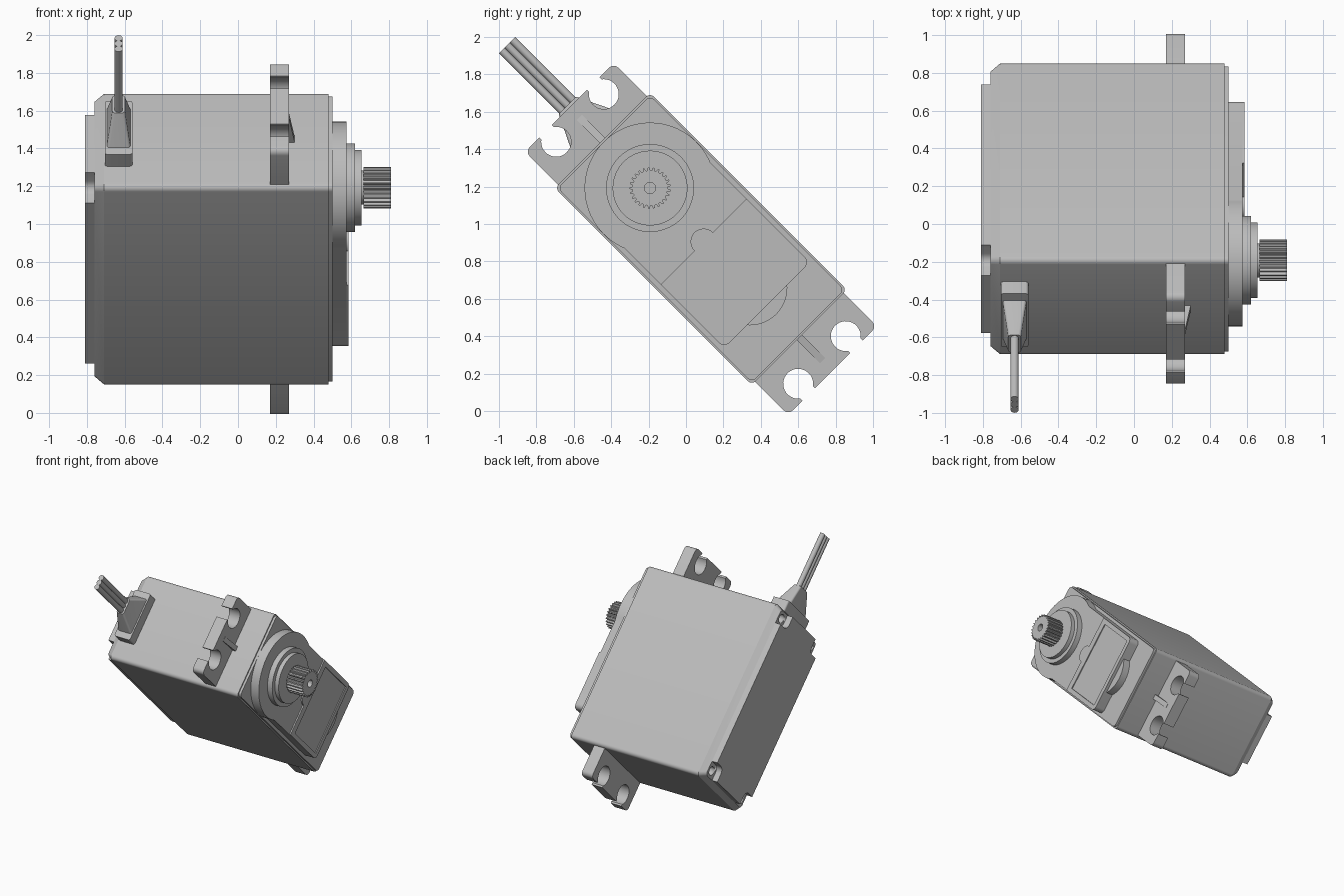
import bpy, bmesh, math
from mathutils import Matrix, Vector

if "Cube" in bpy.data.objects:
    bpy.data.objects.remove(bpy.data.objects["Cube"])

S = math.sqrt(0.5)
# Local frame: X runs along the case, Y across it, Z along the output shaft; tilted 45 degrees
FRAME = Matrix(((0, 0, 1, 0), (S, S, 0, 0.08), (-S, S, 0, 0.92), (0, 0, 0, 1)))

grey = bpy.data.materials.new("case_grey")
grey.diffuse_color = (0.5, 0.5, 0.5, 1)
grey.use_nodes = True
grey.node_tree.nodes["Principled BSDF"].inputs["Base Color"].default_value = grey.diffuse_color


def arc(cx, cy, r, a0, a1, n):
    return [(cx + r * math.cos(math.radians(a0 + (a1 - a0) * i / n)),
             cy + r * math.sin(math.radians(a0 + (a1 - a0) * i / n))) for i in range(n + 1)]


def circle(r, n=64, cx=0, cy=0):
    return arc(cx, cy, r, 0, 360, n)[:-1]


def rect(x0, x1, y, r=0.0, n=5):
    if r == 0:
        return [(x0, -y), (x1, -y), (x1, y), (x0, y)]
    return (arc(x1 - r, y - r, r, 0, 90, n) + arc(x0 + r, y - r, r, 90, 180, n)
            + arc(x0 + r, r - y, r, 180, 270, n) + arc(x1 - r, r - y, r, 270, 360, n))


def finish(name, bm, smooth=True):
    bmesh.ops.recalc_face_normals(bm, faces=bm.faces)
    me = bpy.data.meshes.new(name)
    bm.to_mesh(me)
    bm.free()
    ob = bpy.data.objects.new(name, me)
    bpy.context.collection.objects.link(ob)
    ob.matrix_world = FRAME
    me.materials.append(grey)
    if smooth:
        bpy.ops.object.select_all(action='DESELECT')
        bpy.context.view_layer.objects.active = ob
        ob.select_set(True)
        bpy.ops.object.shade_smooth_by_angle(angle=math.radians(30))
    return ob


def loft(name, sections, smooth=True, rot=None):
    """Join matching outlines, each given as (height, outline), and cap both ends."""
    bm = bmesh.new()
    rings = [[bm.verts.new((x, y, z)) for x, y in pts] for z, pts in sections]
    n = len(rings[0])
    for a, b in zip(rings, rings[1:]):
        for i in range(n):
            bm.faces.new((a[i], a[(i + 1) % n], b[(i + 1) % n], b[i]))
    bm.faces.new(rings[0][::-1])
    bm.faces.new(rings[-1])
    if rot:
        bm.transform(rot)
    return finish(name, bm, smooth)


def prism(name, pts, z0, z1, smooth=True):
    return loft(name, [(z0, pts), (z1, pts)], smooth)


def cut(ob, cutter):
    mod = ob.modifiers.new("cut", 'BOOLEAN')
    mod.operation = 'DIFFERENCE'
    mod.solver = 'EXACT'
    mod.object = cutter
    cutter.hide_render = True
    cutter.hide_viewport = True


L, W = 0.745, 0.36
CORNERS = [(sx, sy) for sx in (-1, 1) for sy in (-1, 1)]

# Main case with chamfered rear edge, and front lid
case = loft("case", [(-0.76, rect(-L + .03, L - .03, W - .03, .03)),
                     (-0.71, rect(-L, L, W, .03)), (0.48, rect(-L, L, W, .03))])
prism("front_lid", rect(-L + .01, L - .01, W - .01, .03), 0.48, 0.50)

# Screw holes in the rear corners
for i, (sx, sy) in enumerate(CORNERS):
    cut(case, prism(f"screw_hole_cutter_{i}",
                    circle(.035, 20, sx * (L - .085), sy * (W - .085)), -0.9, -0.70))

# Rear cap with notched corners
l, w, n = L - .03, W - .03, .115
quarter = [(l, 0), (l, w - n)] + arc(l - n + .05, w - n + .05, .05, 270, 180, 6) + [(l - n, w)]
half = quarter[1:] + [(-x, y) for x, y in quarter[:0:-1]]
prism("rear_cap", half + [(x, -y) for x, y in half[::-1]], -0.81, -0.755)

# Mounting flanges with open screw slots, and their ribs
R, HX, HY, END, FW = .08, .915, .18, .995, .335
a = math.degrees(math.asin(.047 / R))
lug = ([(END, HY - .047)] + arc(HX, HY, R, 360 - a, a, 28)
       + [(END, HY + .047)] + arc(END - .035, FW - .035, .035, 0, 90, 5) + [(L - .02, FW)])
flange = [(x, -y) for x, y in lug[::-1]] + lug
for s, tag in ((1, "lower"), (-1, "upper")):
    prism(tag + "_flange", [(s * x, s * y) for x, y in flange], 0.17, 0.27)
    bm = bmesh.new()
    prof = [(L - .01, .265), (.92, .265), (.92, .271), (L - .01, .302)]
    f = bm.faces.new([bm.verts.new((s * x, -.02, z)) for x, z in prof])
    g = bmesh.ops.extrude_face_region(bm, geom=[f])["geom"]
    bmesh.ops.translate(bm, vec=(0, .04, 0),
                        verts=[v for v in g if isinstance(v, bmesh.types.BMVert)])
    finish(tag + "_rib", bm, False)

# Raised gear housing: round boss running into a block
SX = -0.385
a = math.degrees(math.asin(.325 / .35))
housing = arc(SX, 0, .35, a, 360 - a, 48) + arc(.46, -.285, .04, 270, 360, 5) \
    + arc(.46, .285, .04, 0, 90, 5)
prism("gear_housing", housing, 0.495, 0.575)
prism("motor_boss", circle(.20, 48, .37), 0.495, 0.56)

# Framed panel with a round tab
frame = (arc(.46, .285, .04, 0, 90, 5) + [(.02, .325)] + arc(.02, 0, .07, 90, 270, 12)
         + [(.02, -.325)] + arc(.46, -.285, .04, 270, 360, 5))
panel_frame = prism("panel_frame", frame, 0.57, 0.586)
cut(panel_frame, prism("panel_recess_cutter", rect(.074, .462, .288), 0.578, 0.65, False))

# Output bearing rings, shaft and splined head
loft("bearing_ring", [(z, circle(r, 64, SX)) for z, r in
                      ((.57, .235), (.62, .235), (.62, .20), (.655, .20))])
prism("shaft_neck", circle(.09, 40, SX), 0.65, 0.68)
TEETH = 25
spline = []
for i in range(TEETH):
    for off, r in ((0, .094), (.3, .094), (.5, .11), (.8, .11)):
        t = 2 * math.pi * (i + off) / TEETH
        spline.append((SX + r * math.cos(t), r * math.sin(t)))
head = prism("splined_head", spline, 0.665, 0.81, False)
cut(head, prism("shaft_hole_cutter", circle(.03, 24, SX), 0.70, 0.9))

# Cable strain relief: base plate, then a taper; outlines lie across the cable direction
CX = -0.632
TURN = Matrix(((0, 0, -1, 0), (0, 1, 0, 0), (1, 0, 0, CX), (0, 0, 0, 1)))
loft("strain_relief", [(.73, rect(-.073, .073, .20, .015)), (.834, rect(-.073, .073, .20, .015)),
                       (.835, rect(-.062, .062, .15, .015)), (1.01, rect(-.034, .034, .065, .015))],
     rot=TURN)

# Three wires
for i in (-1, 0, 1):
    pts = circle(.0215, 20, 0, i * .04)
    loft(f"wire_{i + 2}", [(1.0, pts), (1.465, pts)], rot=TURN)
